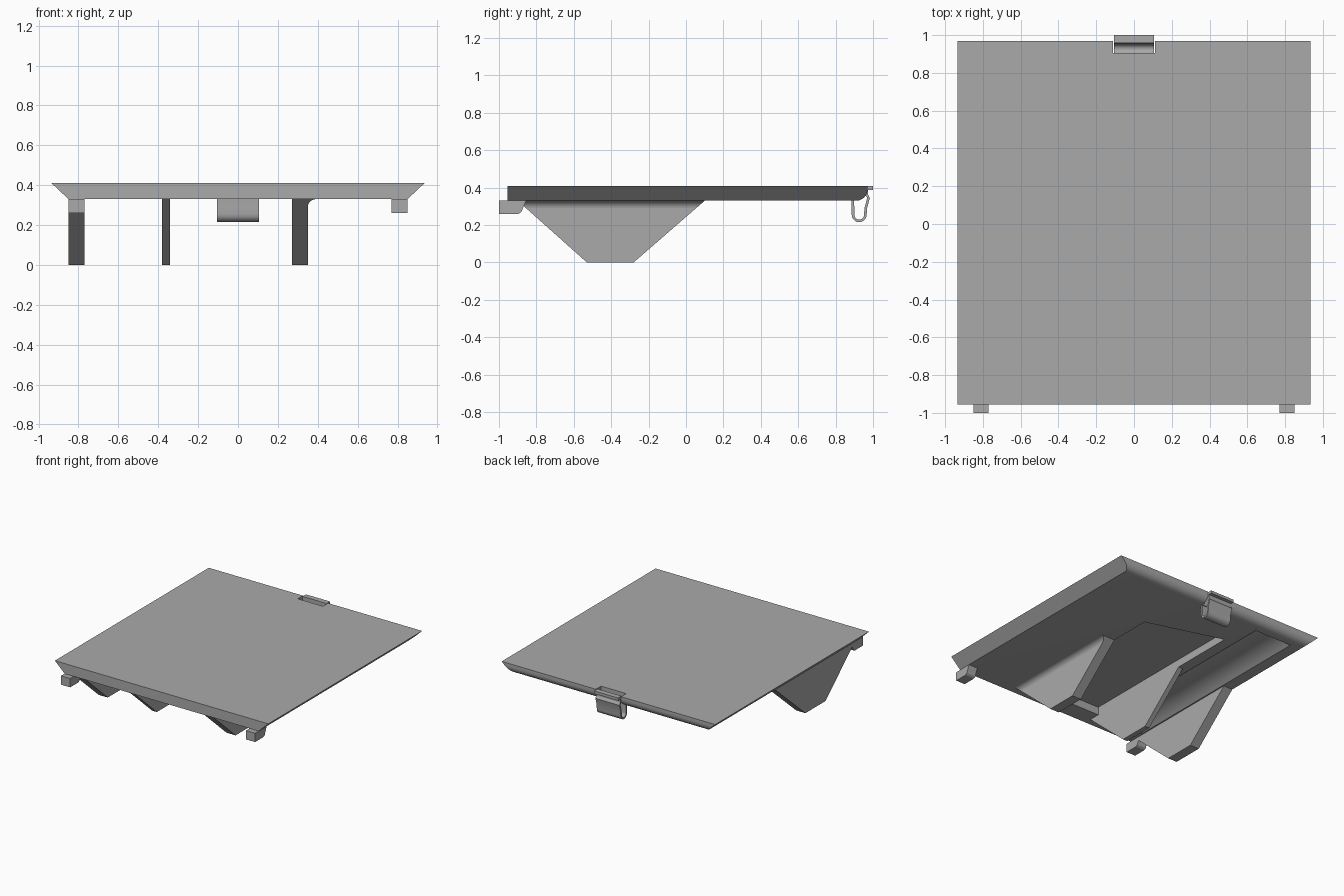
import bpy, bmesh, math
from mathutils import Vector

cube = bpy.data.objects.get("Cube")
if cube:
    bpy.data.objects.remove(cube, do_unlink=True)

grey = bpy.data.materials.new("grey_plastic")
grey.use_nodes = True
colour = (0.4, 0.4, 0.4, 1)
grey.diffuse_color = colour
grey.node_tree.nodes["Principled BSDF"].inputs["Base Color"].default_value = colour

TOP, UNDER = 0.41, 0.33


def prism(name, profile, place, lo, hi):
    """Extrude a 2D profile; place(p, q, t) maps profile point and end to 3D."""
    bm = bmesh.new()
    ends = [[bm.verts.new(place(p, q, t)) for p, q in profile] for t in (lo, hi)]
    bm.faces.new(ends[0])
    bm.faces.new(ends[1][::-1])
    n = len(profile)
    for i in range(n):
        j = (i + 1) % n
        bm.faces.new((ends[0][j], ends[0][i], ends[1][i], ends[1][j]))
    bmesh.ops.recalc_face_normals(bm, faces=bm.faces)
    mesh = bpy.data.meshes.new(name)
    bm.to_mesh(mesh)
    bm.free()
    mesh.materials.append(grey)
    obj = bpy.data.objects.new(name, mesh)
    bpy.context.collection.objects.link(obj)
    return obj


def along_x(y, z, x):
    return (x, y, z)


def along_y(x, z, y):
    return (x, y, z)


def along_z(x, y, z):
    return (x, y, z)


def arc(cx, cz, r, a0, a1, n=10):
    angles = [math.radians(a0 + (a1 - a0) * i / n) for i in range(n + 1)]
    return [(cx + r * math.cos(a), cz + r * math.sin(a)) for a in angles]


def smooth(obj):
    bpy.ops.object.select_all(action="DESELECT")
    obj.select_set(True)
    bpy.context.view_layer.objects.active = obj
    bpy.ops.object.shade_smooth_by_angle(angle=math.radians(30))


def cut(obj, cutter):
    bpy.context.view_layer.objects.active = obj
    mod = obj.modifiers.new("cut", "BOOLEAN")
    mod.operation = "DIFFERENCE"
    mod.solver = "EXACT"
    mod.object = cutter
    bpy.ops.object.modifier_apply(modifier=mod.name)
    bpy.data.objects.remove(cutter, do_unlink=True)


# Cover plate: sloped sides, square front, rounded lower back edge
def sloped_sides(y, z, side):
    return (side * (0.935 - (TOP - z) * 1.06), y, z)


plate_profile = [(-0.955, TOP), (-0.955, UNDER)]
plate_profile += arc(0.91, UNDER + 0.06, 0.06, -90, 0) + [(0.97, TOP)]
plate = prism("cover_plate", plate_profile, sloped_sides, -1, 1)

# Clip notch, flat recess and rounded channel cut in the plate
cut(plate, prism("notch_cutter", [(-0.11, 0.905), (0.11, 0.905), (0.11, 1.1), (-0.11, 1.1)],
                 along_z, 0.2, 0.5))
cut(plate, prism("recess_cutter", [(0.27, -0.81), (0.27, 0.44), (-0.34, 0.62), (-0.34, -0.81)],
                 along_z, 0.2, 0.393))
half, rise = 0.165, 0.065
radius = (half ** 2 + rise ** 2) / (2 * rise)
spread = math.degrees(math.asin(half / radius))
channel = arc(-0.595, UNDER + rise - radius, radius, 90 - spread, 90 + spread, 16)
channel += [(-0.595 - half, 0.2), (-0.595 + half, 0.2)]
cut(plate, prism("channel_cutter", channel, along_y, -0.81, 0.865))
smooth(plate)

# Three tapered support fins
fin_profile = [(-0.9, UNDER), (-0.53, 0), (-0.28, 0), (0.1, UNDER)]
for name, lo, hi in (("right_fin", -0.85, -0.77), ("middle_fin", -0.38, -0.34),
                     ("left_fin", 0.27, 0.35)):
    prism(name, fin_profile, along_x, lo, hi)

# Fillet at the outer base of the left fin, following its sloping ends
fillet_profile = [(0.35, UNDER)] + arc(0.39, UNDER - 0.04, 0.04, 180, 90, 8)


def between_fin_ends(x, z, end):
    front, back = -0.9 + (UNDER - z) * 1.12, 0.1 - (UNDER - z) * 1.15
    return (x, back if end else front, z)


smooth(prism("left_fin_fillet", fillet_profile, between_fin_ends, 0, 1))

# Hinge hooks on the front edge
hook_profile = [(-1, UNDER), (-1, 0.26), (-0.895, 0.26), (-0.88, 0.27),
                (-0.87, 0.295), (-0.855, UNDER)]
for name, lo in (("right_hook", -0.85), ("left_hook", 0.77)):
    prism(name, hook_profile, along_x, lo, lo + 0.08)

# Springy U-shaped latch at the back, thickened from a centre line
path = [Vector(p) for p in [(0.891, 0.345), (0.893, 0.29)]
        + arc(0.926, 0.255, 0.033, 180, 360)
        + [(0.961, 0.29), (0.976, 0.345), (0.965, 0.362), (0.965, 0.39)]]
thick = 0.007
left, right = [], []
for i, p in enumerate(path):
    d = (path[min(i + 1, len(path) - 1)] - path[max(i - 1, 0)]).normalized()
    normal = Vector((-d.y, d.x)) * thick
    left.append(tuple(p + normal))
    right.append(tuple(p - normal))
smooth(prism("latch_spring", left + right[::-1], along_x, -0.105, 0.105))
prism("latch_lip", [(0.958, 0.388), (1, 0.388), (1, TOP), (0.958, TOP)],
      along_x, -0.105, 0.105)
